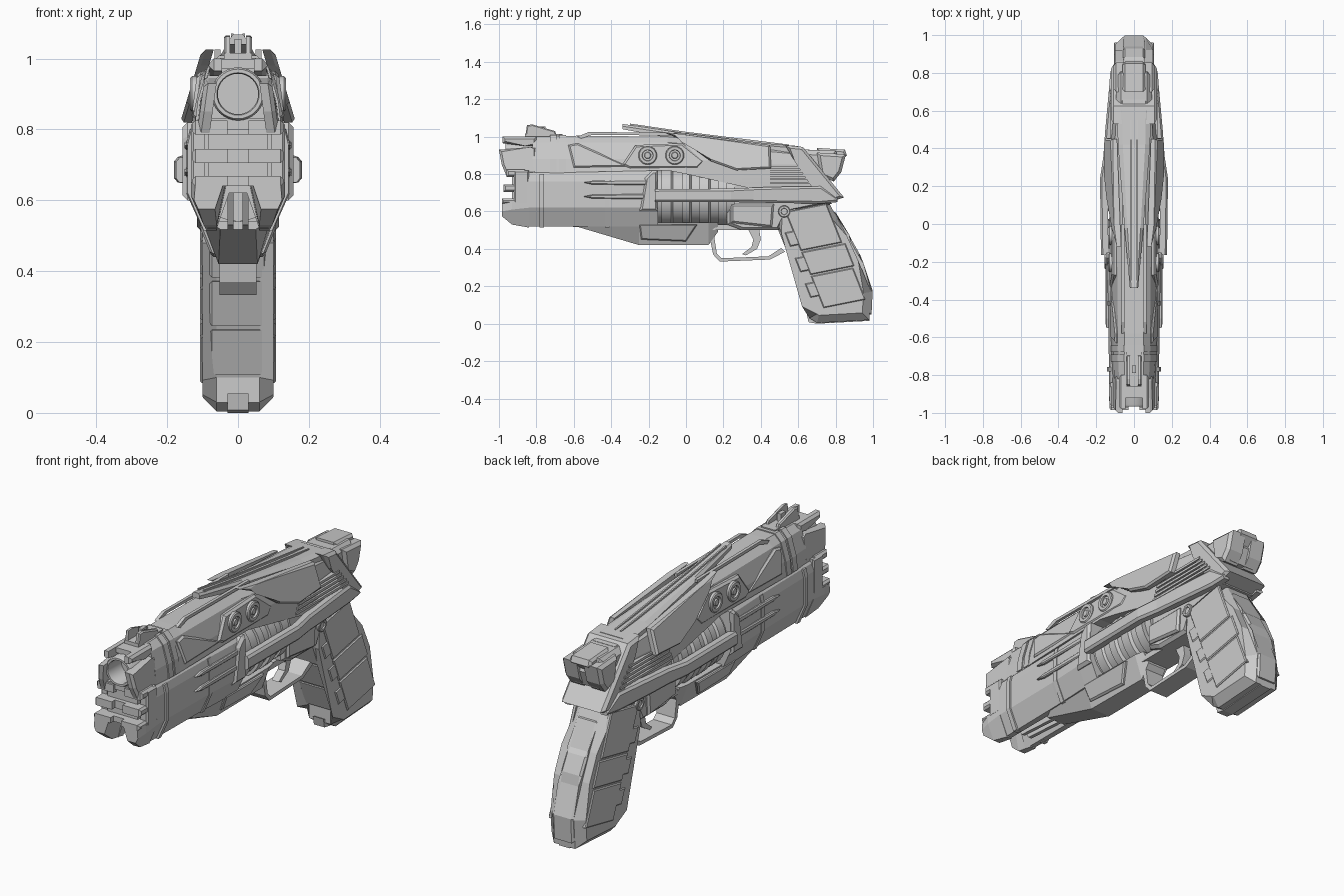
import bpy, bmesh, math

grey = bpy.data.materials.new("gunmetal_grey")
grey.diffuse_color = (0.6, 0.6, 0.6, 1)


def finish(name, bm, smooth=False):
    bmesh.ops.recalc_face_normals(bm, faces=bm.faces)
    me = bpy.data.meshes.new(name)
    bm.to_mesh(me)
    bm.free()
    me.materials.append(grey)
    ob = bpy.data.objects.new(name, me)
    bpy.context.collection.objects.link(ob)
    if smooth:
        bpy.ops.object.select_all(action='DESELECT')
        ob.select_set(True)
        bpy.context.view_layer.objects.active = ob
        bpy.ops.object.shade_smooth_by_angle(angle=math.radians(35))
    return ob


def skin(bm, rings, closed=False):
    """Bridge rings of points; cap the ends unless the chain closes."""
    vs = [[bm.verts.new(p) for p in r] for r in rings]
    n = len(vs[0])
    pairs = list(zip(vs, vs[1:])) + ([(vs[-1], vs[0])] if closed else [])
    for a, b in pairs:
        for i in range(n):
            bm.faces.new((a[i], a[(i + 1) % n], b[(i + 1) % n], b[i]))
    if not closed:
        return [bm.faces.new(vs[0]), bm.faces.new(vs[-1])]


def slab(name, pts, x0, x1, bevel=0.0, lean=0.0):
    """Side profile (y, z) extruded in x; mirrored pair, or one centred piece if x0 is 0."""
    bm = bmesh.new()
    zmin = min(p[1] for p in pts)
    for s in ((1,) if x0 == 0 else (1, -1)):
        a = -x1 if x0 == 0 else x0
        rings = [[(s * (x - lean * (z - zmin)), y, z) for y, z in pts] for x in (a, x1)]
        caps = skin(bm, rings)
        if bevel:
            faces = caps if x0 == 0 else caps[1:]
            edges = list({e for f in faces for e in f.edges})
            bmesh.ops.bevel(bm, geom=edges, offset=bevel, segments=1,
                            affect='EDGES', clamp_overlap=True)
    return finish(name, bm)


def box(name, y0, y1, z0, z1, x0, x1, bevel=0.0, lean=0.0):
    return slab(name, [(y0, z0), (y1, z0), (y1, z1), (y0, z1)], x0, x1, bevel, lean)


def loft(name, sections, pair=False):
    """Sections (y, outline): right half outlines joined across x, or a mirrored pair of closed ones."""
    bm = bmesh.new()
    if pair:
        for s in (1, -1):
            skin(bm, [[(s * x, y, z) for x, z in h] for y, h in sections])
    else:
        skin(bm, [[(x, y, z) for x, z in h] + [(-x, y, z) for x, z in reversed(h)]
                  for y, h in sections])
    return finish(name, bm)


def lathe(name, prof, cz, sx=1.0, closed=False, n=32):
    """Turned part along y from (y, radius) points."""
    bm = bmesh.new()
    skin(bm, [[(sx * r * math.cos(2 * math.pi * i / n), y, cz + r * math.sin(2 * math.pi * i / n))
               for i in range(n)] for y, r in prof], closed)
    return finish(name, bm, True)


def bolt(name, cy, cz, prof, n=24):
    """Turned part along x from (x, radius) points, on both sides."""
    bm = bmesh.new()
    for s in (1, -1):
        skin(bm, [[(s * x, cy + r * math.cos(2 * math.pi * i / n), cz + r * math.sin(2 * math.pi * i / n))
                   for i in range(n)] for x, r in prof])
    return finish(name, bm, True)


# Upper housing with the barrel
loft("upper_housing", [
    (-0.82, [(0.05, 1.0), (0.08, 0.97), (0.105, 0.88), (0.113, 0.80)]),
    (-0.58, [(0.05, 1.005), (0.085, 0.97), (0.11, 0.88), (0.122, 0.81)]),
    (-0.1, [(0.05, 1.0), (0.09, 0.97), (0.12, 0.88), (0.128, 0.82)]),
    (0.0, [(0.06, 0.99), (0.1, 0.96), (0.125, 0.88), (0.13, 0.80)]),
    (0.45, [(0.06, 0.95), (0.1, 0.92), (0.12, 0.85), (0.12, 0.70)]),
    (0.66, [(0.06, 0.93), (0.09, 0.90), (0.1, 0.85), (0.1, 0.66)])])
lathe("barrel", [(-0.75, 0.075), (-0.955, 0.075), (-0.965, 0.07), (-0.965, 0.06),
                 (-0.955, 0.057), (-0.75, 0.057)], 0.90, closed=True)
lathe("barrel_plug", [(-0.86, 0.058), (-0.8, 0.058)], 0.90)
slab("muzzle_cheek", [(-1.0, 0.93), (-0.83, 0.945), (-0.8, 0.945), (-0.8, 0.80), (-0.96, 0.79),
                      (-0.985, 0.85)], 0.08, 0.116, 0.012, 0.14)
slab("muzzle_prong", [(-0.98, 0.965), (-0.98, 1.0), (-0.8, 1.0), (-0.8, 0.95), (-0.86, 0.95)],
     0.045, 0.08, 0.012)
box("muzzle_roof", -0.92, -0.8, 0.972, 0.998, 0, 0.052)
box("muzzle_floor", -0.95, -0.8, 0.80, 0.832, 0, 0.09)
for y in (-0.71, -0.66):
    loft("housing_band", [(y + d, [(0.053, 1.009), (0.087, 0.973), (0.114, 0.88), (0.122, 0.81)])
                          for d in (-0.018, 0.018)])
slab("housing_side_panel", [(-0.63, 0.955), (-0.58, 0.965), (-0.3, 0.84), (-0.6, 0.835)],
     0.113, 0.128, 0.008, 0.22)
slab("bolt_mount", [(-0.34, 0.85), (-0.27, 0.955), (-0.02, 0.965), (0.1, 0.87), (0.06, 0.83), (-0.3, 0.83)],
     0.1, 0.132, 0.01, 0.13)
for y in (-0.205, -0.06):
    bolt("ring_bolt", y, 0.90, [(0.1, 0.05), (0.13, 0.05), (0.135, 0.045), (0.135, 0.03),
                                (0.126, 0.028), (0.126, 0.018), (0.133, 0.015)])

# Sights, top rods and the tapering top plate
slab("front_sight", [(-0.86, 1.0), (-0.85, 1.062), (-0.82, 1.065), (-0.7, 1.03), (-0.69, 1.0)], 0.022, 0.04, 0.006)
box("sight_base", -0.86, -0.66, 0.99, 1.015, 0, 0.04)
box("sight_blade", -0.79, -0.75, 1.0, 1.055, 0, 0.01)
slab("top_rod", [(-0.58, 1.0), (-0.52, 1.025), (0.0, 1.02), (0.0, 1.005), (-0.5, 1.01), (-0.56, 0.99)], 0.05, 0.066)
loft("top_plate", [(y, [(w * 0.7, t), (w, t - 0.012), (w, b)]) for y, w, t, b in (
    (-0.34, 0.022, 1.068, 1.04), (-0.02, 0.05, 1.02, 0.98),
    (0.42, 0.085, 0.965, 0.92), (0.6, 0.09, 0.95, 0.90))])
slab("top_rib", [(-0.3, 1.05), (-0.3, 1.07), (0.0, 1.026), (0.55, 0.958), (0.55, 0.94)], 0.012, 0.02)
slab("side_wing", [(-0.12, 1.025), (0.0, 1.01), (0.45, 0.955), (0.455, 0.83), (0.27, 0.82), (0.13, 0.87),
                   (-0.02, 0.98)], 0.13, 0.163, 0.01, 0.3)

# Lower housing with an open channel underneath and the slotted jaw
loft("lower_housing", [(y, [(w - 0.04, 0.83), (w - 0.01, 0.80), (w, 0.76), (w, 0.62), (w - 0.045, 0.52),
                            (0.06, 0.52), (0.025, 0.62)])
                       for y, w in ((-0.88, 0.131), (-0.45, 0.137), (-0.24, 0.146), (-0.15, 0.146))])
box("jaw_core", -0.93, -0.85, 0.64, 0.80, 0, 0.085)
for z0, z1, y in ((0.785, 0.825, -0.96), (0.705, 0.745, -0.975), (0.64, 0.668, -0.985)):
    box("jaw_bar", y, -0.86, z0, z1, 0.03, 0.13, 0.01)
    box("jaw_bridge", y + 0.025, -0.86, z0, z1, 0, 0.035)
loft("jaw_cheek", [(-0.985, [(0.12, 0.65), (0.124, 0.6), (0.112, 0.575), (0.065, 0.575), (0.04, 0.65)]),
                   (-0.93, [(0.132, 0.65), (0.132, 0.61), (0.097, 0.53), (0.06, 0.53), (0.035, 0.65)]),
                   (-0.84, [(0.133, 0.65), (0.133, 0.62), (0.088, 0.514), (0.06, 0.514), (0.03, 0.65)])], True)
box("jaw_side_plate", -0.92, -0.84, 0.64, 0.82, 0.095, 0.133, 0.008)
slab("chin_fin", [(-0.86, 0.63), (-0.8, 0.53), (-0.3, 0.50), (-0.3, 0.63)], 0.012, 0.03)
for y, h in ((-0.77, 0.012), (-0.42, 0.012)):
    loft("lower_band", [(y + d, [(0.132, 0.80), (0.142, 0.76), (0.142, 0.62), (0.097, 0.515),
                                 (0.07, 0.515), (0.1, 0.62), (0.1, 0.80)]) for d in (-h, h)], True)
for z in (0.755, 0.68):
    slab("side_spike", [(-0.55, z), (-0.5, z - 0.011), (-0.2, z - 0.014), (-0.2, z + 0.014), (-0.5, z + 0.01)],
         0.13, 0.151, 0.005)
slab("housing_end_plate", [(-0.22, 0.78), (-0.18, 0.82), (-0.15, 0.82), (-0.15, 0.6), (-0.25, 0.6)],
     0.09, 0.156, 0.014)

# Ribbed cylinder
lathe("cylinder", [(-0.18, 0.14), (-0.13, 0.14), (-0.13, 0.155), (-0.08, 0.155), (-0.07, 0.145), (-0.02, 0.145),
                   (-0.02, 0.16), (0.02, 0.16), (0.03, 0.145), (0.07, 0.145), (0.07, 0.16), (0.12, 0.16),
                   (0.13, 0.145), (0.17, 0.145), (0.17, 0.155), (0.22, 0.155), (0.22, 0.13), (0.26, 0.13)],
      0.68, 0.9)

# Receiver, side rails and cooling slats
slab("receiver", [(0.22, 0.82), (0.22, 0.53), (0.3, 0.5), (0.5, 0.5), (0.52, 0.62), (0.78, 0.64), (0.68, 0.82)],
     0, 0.1, 0.015)
slab("receiver_gusset", [(0.24, 0.64), (0.24, 0.54), (0.46, 0.515), (0.47, 0.64)], 0.08, 0.116, 0.01)
box("frame_floor", -0.3, 0.5, 0.5, 0.53, 0, 0.07)
loft("side_rail", [(y, [(w - 0.04, t), (w - 0.01, t), (w, t - 0.012), (w, b + 0.012), (w - 0.01, b), (w - 0.04, b)])
                   for y, w, t, b in ((-0.165, 0.175, 0.72, 0.65), (0.24, 0.18, 0.722, 0.65),
                                      (0.36, 0.162, 0.728, 0.648), (0.5, 0.152, 0.732, 0.645),
                                      (0.72, 0.132, 0.735, 0.642), (0.81, 0.125, 0.675, 0.65))], True)
for i in range(5):
    z = 0.752 + i * 0.021
    box("cooling_slat", 0.29 + 0.01 * i, 0.71 - 0.018 * i, z - 0.006, z + 0.006, 0.09, 0.128)

# Rear strap and end block
slab("rear_strap", [(0.53, 0.955), (0.625, 0.945), (0.845, 0.675), (0.74, 0.642), (0.73, 0.67), (0.58, 0.87)],
     0, 0.122, 0.014)
slab("end_block", [(0.6, 0.93), (0.8, 0.925), (0.83, 0.85), (0.8, 0.77), (0.64, 0.77)], 0, 0.095, 0.025)
slab("end_cap_top", [(0.7, 0.94), (0.85, 0.93), (0.86, 0.9), (0.82, 0.86), (0.7, 0.86)], 0, 0.06, 0.012)
slab("end_cap_side", [(0.7, 0.915), (0.855, 0.905), (0.83, 0.81), (0.79, 0.76), (0.72, 0.79)], 0.02, 0.11, 0.015)

# Under barrel block, trigger and guard
loft("under_block", [(-0.58, [(0.09, 0.54), (0.05, 0.518)]), (-0.25, [(0.1, 0.54), (0.055, 0.42)]),
                     (0.12, [(0.095, 0.54), (0.052, 0.42)]), (0.17, [(0.085, 0.54), (0.052, 0.49)])])
slab("under_side_plate", [(-0.25, 0.53), (-0.24, 0.45), (0.0, 0.44), (0.06, 0.53)], 0.05, 0.074, 0.006, -0.4)
slab("trigger_guard", [(0.125, 0.47), (0.145, 0.37), (0.18, 0.332), (0.45, 0.343), (0.53, 0.385), (0.51, 0.405),
                       (0.44, 0.36), (0.19, 0.35), (0.165, 0.375), (0.15, 0.47)], 0, 0.052)
slab("trigger", [(0.33, 0.51), (0.36, 0.45), (0.35, 0.41), (0.3, 0.372), (0.32, 0.365), (0.38, 0.4),
                 (0.4, 0.45), (0.39, 0.51)], 0, 0.02)

# Grip with front bands, back spine and side panels
slab("grip", [(0.46, 0.63), (0.51, 0.48), (0.66, 0.1), (0.66, 0.03), (0.7, 0.004), (0.98, 0.02), (0.99, 0.17),
              (0.92, 0.34), (0.86, 0.47), (0.765, 0.645)], 0, 0.1, 0.04)


def front(t, d):
    """Point on the grip, t down the front edge and d behind it."""
    return (0.50 + 0.155 * t + d, 0.50 - 0.39 * t + 0.2 * d)


for a, b in ((-0.02, 0.3), (0.33, 0.65), (0.68, 1.0)):
    slab("grip_band", [front(a, -0.006), front(a, 0.14), front(b, 0.14), front(b, -0.006)], 0, 0.105, 0.032)
for a, b, d in ((-0.22, 0.315, 0.285), (0.335, 0.645, 0.3), (0.665, 1.1, 0.29)):
    slab("grip_panel", [front(a, 0.065), front(a, d), front(b, d), front(b, 0.065)], 0.09, 0.107, 0.005)
slab("grip_spine", [(0.78, 0.6), (0.8, 0.595), (0.865, 0.47), (0.885, 0.45), (0.93, 0.37), (0.94, 0.32),
                    (0.998, 0.175), (0.992, 0.05), (0.94, 0.05), (0.94, 0.17), (0.82, 0.45)], 0, 0.058, 0.01)
slab("grip_base", [(0.645, 0.055), (0.655, 0.008), (0.7, 0.0), (0.98, 0.015), (0.98, 0.04), (0.7, 0.03)], 0, 0.03)
bolt("grip_pin", 0.525, 0.60, [(0.08, 0.032), (0.11, 0.032), (0.113, 0.028), (0.113, 0.018), (0.107, 0.016)])
